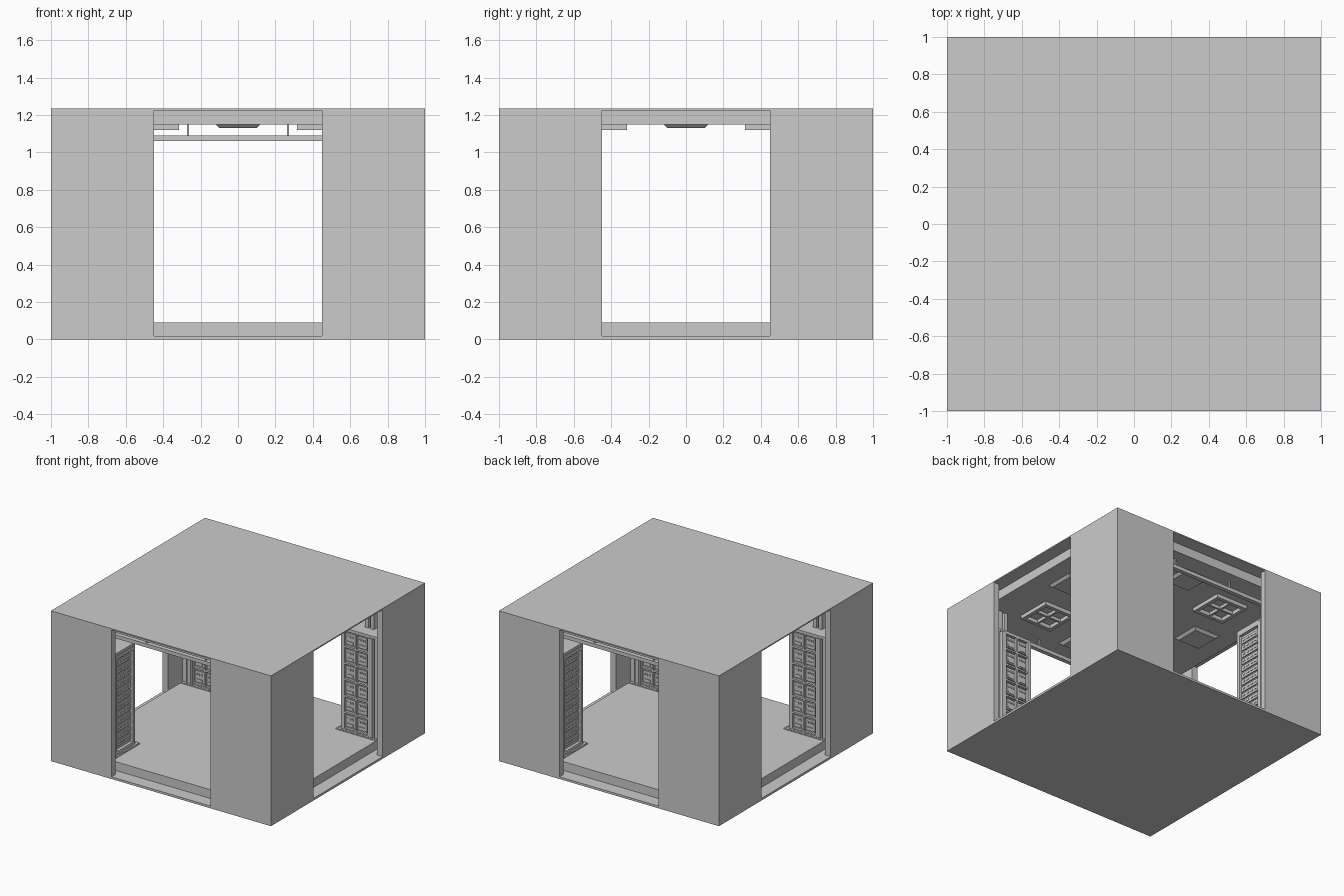
import bpy, bmesh
from mathutils import Matrix, Vector

if "Cube" in bpy.data.objects:
    bpy.data.objects.remove(bpy.data.objects["Cube"])

H = 1.235


def finish(name, bm, mirror=""):
    bmesh.ops.recalc_face_normals(bm, faces=bm.faces)
    me = bpy.data.meshes.new(name)
    bm.to_mesh(me)
    bm.free()
    ob = bpy.data.objects.new(name, me)
    bpy.context.collection.objects.link(ob)
    if mirror:
        m = ob.modifiers.new("mirror", "MIRROR")
        m.use_axis = ("x" in mirror, "y" in mirror, False)
        m.use_mirror_merge = False
    return ob


def add_box(bm, x0, x1, y0, y1, z0, z1, taper=1.0):
    """Box between bounds; taper scales the lower face."""
    c = Vector(((x0 + x1) / 2, (y0 + y1) / 2, (z0 + z1) / 2))
    vs = bmesh.ops.create_cube(bm, size=1)["verts"]
    for v in vs:
        k = taper if v.co.z < 0 else 1
        v.co = c + Vector((v.co.x * (x1 - x0) * k, v.co.y * (y1 - y0) * k, v.co.z * (z1 - z0)))


def boxes(name, items, mirror="", swap=False):
    bm = bmesh.new()
    for b in items:
        b = (b[2], b[3], b[0], b[1]) + tuple(b[4:]) if swap else b
        add_box(bm, *b)
    return finish(name, bm, mirror)


# Outer shell: thin box hollowed by one plus-shaped cutter
shell = boxes("outer_shell", [(-1, 1, -1, 1, 0, H)])
bm = bmesh.new()
side = [(-.95, -.95), (-.45, -.95), (-.45, -1.1), (.45, -1.1), (.45, -.95)]
plan = []
for q in range(4):
    for x, y in side:
        for _ in range(q):
            x, y = -y, x
        plan.append((x, y))
face = bm.faces.new([bm.verts.new((x, y, .018)) for x, y in plan])
ext = bmesh.ops.extrude_face_region(bm, geom=[face])["geom"]
bmesh.ops.translate(bm, vec=(0, 0, 1.207), verts=[g for g in ext if isinstance(g, bmesh.types.BMVert)])
cutter = finish("shell_cutter", bm)
cutter.hide_render = True
cutter.hide_viewport = True
mod = shell.modifiers.new("hollow", "BOOLEAN")
mod.operation = "DIFFERENCE"
mod.solver = "EXACT"
mod.object = cutter

# Floor and ceiling slabs, set back from the doorways
boxes("floor_slab", [(-.89, .89, -.89, .89, .018, .09)])
boxes("ceiling_slab", [(-.89, .89, -.89, .89, 1.15, 1.225)])

# Corner wall blocks with a ledge on top
boxes("corner_block", [(.57, .9, .57, .9, .09, .92)], "xy")
boxes("corner_cap", [(.55, .9, .55, .9, .905, .925)], "xy")
boxes("corner_post", [(.55, .57, .55, .57, .09, .905)], "xy")
boxes("ledge_posts", [(.70, .73, .65, .69, .925, 1.15),
                      (.75, .78, .65, .69, .925, 1.15)], "xy")

# Pilasters beside the panels, on both faces of each corner
pil = [(.81, .84, .54, .57, .09, .905), (.855, .89, .55, .57, .09, .905)]
boxes("pilaster_y", pil, "xy")
boxes("pilaster_x", pil, "xy", swap=True)

# Equipment racks on the walls facing y: two columns of six cells
rails, cells = [], []
for x in (.57, .68, .795):
    rails.append((x, x + .014, .547, .57, .09, .905))
rows, step = 6, .135
for r in range(rows + 1):
    z = .092 + r * step
    rails.append((.57, .81, .55, .57, z - .002, z + .012))
for r in range(rows):
    z = .092 + r * step
    for x in (.592, .702):
        cells.append((x, x + .08, .558, .571, z + .025, z + .12))
        cells.append((x + .012, x + .068, .553, .56, z + .035, z + .055))
        for k in range(3):
            a = x + .012 + k * .022
            cells.append((a, a + .012, .552, .56, z + .085, z + .1))
boxes("rack_rails", rails, "xy")
boxes("rack_cells", cells, "xy")

# Louvred panels on the walls facing x
frame = [(.57, .585, .545, .57, .09, .905), (.795, .81, .545, .57, .09, .905),
         (.585, .795, .545, .57, .09, .12), (.585, .795, .545, .57, .875, .905)]
boxes("louvre_frame", frame, "xy", swap=True)
slats = []
for i in range(12):
    z = .145 + i * .06
    slats.append((.59, .79, .56, .571, z, z + .045))
    for k in range(4):
        a = .61 + k * .045
        slats.append((a, a + .025, .556, .562, z + .018, z + .027))
boxes("louvre_slats", slats, "xy", swap=True)

# Bolted trim on the floor along the wall feet
trim = [(.52, .88, .52, .55, .089, .094)]
bolts = [(.53 + i * .025, .54 + i * .025, .525, .535, .093, .098) for i in range(14)]
boxes("floor_trim_y", trim + bolts, "xy")
boxes("floor_trim_x", trim + bolts, "xy", swap=True)

# Square ceiling light frames with a cross
a, b, t, m = .315, .605, .03, .46
boxes("ceiling_window", [(a, b, a, a + t, 1.12, 1.151), (a, b, b - t, b, 1.12, 1.151),
                         (a, a + t, a + t, b - t, 1.12, 1.151), (b - t, b, a + t, b - t, 1.12, 1.151),
                         (m - .008, m + .008, a + t, b - t, 1.125, 1.151),
                         (a + t, b - t, m - .008, m + .008, 1.125, 1.151)], "xy")

# Tapered ceiling hatches, one in each arm
hatch = [(.5, .74, -.12, .12, 1.13, 1.151, .82)]
boxes("ceiling_hatch_x", hatch, "x")
boxes("ceiling_hatch_y", hatch, "y", swap=True)

# Hanging beams across the front and back arms
boxes("hanging_beam", [(-.88, .88, .78, .815, 1.06, 1.09)], "y")
boxes("beam_hanger", [(.262, .274, .79, .802, 1.09, 1.151)], "xy")
